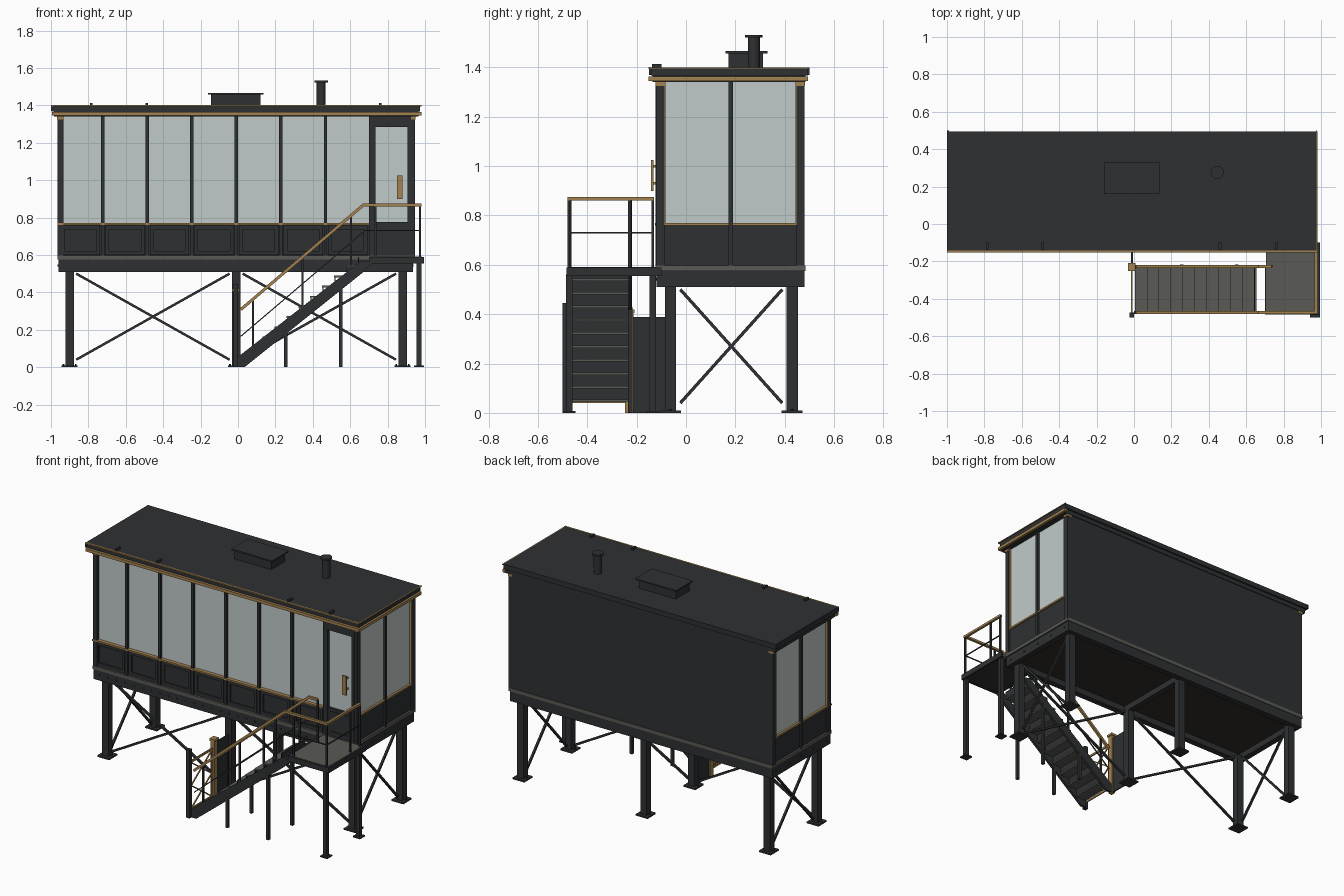
import bpy, bmesh
from math import pi
from mathutils import Vector, Matrix

cube = bpy.data.objects.get("Cube")
if cube:
    bpy.data.objects.remove(cube, do_unlink=True)


def material(name, rgb):
    m = bpy.data.materials.new(name)
    m.use_nodes = True
    m.diffuse_color = (*rgb, 1)
    node = next(n for n in m.node_tree.nodes if n.type == 'BSDF_PRINCIPLED')
    node.inputs["Base Color"].default_value = (*rgb, 1)
    node.inputs["Roughness"].default_value = 0.7
    return m


DARK = material("dark_steel", (0.028, 0.03, 0.032))
GOLD = material("oak_trim", (0.36, 0.22, 0.08))
GLASS = material("pale_glass", (0.53, 0.6, 0.59))
GREY = material("grey_deck", (0.1, 0.1, 0.09))
BROWN = material("brown_underside", (0.03, 0.027, 0.02))


class Part:
    """Collects simple solids into one named object."""

    def __init__(self, name, mat):
        self.name, self.mat, self.bm = name, mat, bmesh.new()

    def box(self, x0, x1, y0, y1, z0, z1):
        mid = Vector((x0 + x1, y0 + y1, z0 + z1)) / 2
        size = Matrix.Diagonal((x1 - x0, y1 - y0, z1 - z0, 1))
        bmesh.ops.create_cube(self.bm, size=1, matrix=Matrix.Translation(mid) @ size)
        return self

    def post(self, x, y, z0, z1, w):
        return self.box(x - w / 2, x + w / 2, y - w / 2, y + w / 2, z0, z1)

    def bar(self, a, b, w, h=None):
        a, b = Vector(a), Vector(b)
        turn = (b - a).to_track_quat('Z', 'Y').to_matrix().to_4x4()
        size = Matrix.Diagonal((w, h or w, (b - a).length, 1))
        bmesh.ops.create_cube(self.bm, size=1,
                              matrix=Matrix.Translation((a + b) / 2) @ turn @ size)
        return self

    def cylinder(self, at, r, depth, axis='Z', sides=24):
        turn = {'X': Matrix.Rotation(pi / 2, 4, 'Y'), 'Y': Matrix.Rotation(pi / 2, 4, 'X'),
                'Z': Matrix.Identity(4)}[axis]
        bmesh.ops.create_cone(self.bm, cap_ends=True, segments=sides, radius1=r, radius2=r,
                              depth=depth, matrix=Matrix.Translation(at) @ turn)
        return self

    def prism(self, profile, y0, y1):
        face = self.bm.faces.new([self.bm.verts.new((x, y0, z)) for x, z in profile])
        new = bmesh.ops.extrude_face_region(self.bm, geom=[face])["geom"]
        verts = [v for v in new if isinstance(v, bmesh.types.BMVert)]
        bmesh.ops.translate(self.bm, verts=verts, vec=(0, y1 - y0, 0))
        return self

    def done(self, smooth=False):
        bmesh.ops.recalc_face_normals(self.bm, faces=self.bm.faces)
        mesh = bpy.data.meshes.new(self.name)
        self.bm.to_mesh(mesh)
        self.bm.free()
        mesh.materials.append(self.mat)
        ob = bpy.data.objects.new(self.name, mesh)
        bpy.context.collection.objects.link(ob)
        if smooth:
            bpy.ops.object.select_all(action='DESELECT')
            ob.select_set(True)
            bpy.context.view_layer.objects.active = ob
            bpy.ops.object.shade_smooth_by_angle()


X0, X1, Y0, Y1 = -0.965, 0.945, -0.12, 0.48     # cabin footprint
FLOOR, SILL, TOP = 0.6, 0.765, 1.345
DOOR = 0.70
COLS_X, COLS_Y = (-0.9, -0.01, 0.88), (-0.063, 0.43)

# Columns, base plates and bracing
columns, plates, braces = (Part(n, DARK) for n in ("columns", "base_plates", "cross_braces"))
for x in COLS_X:
    for y in COLS_Y:
        columns.post(x, y, 0, 0.52, 0.046)
        plates.post(x, y, 0, 0.01, 0.085)
        for sx in (-1, 1):
            plates.cylinder((x + sx * 0.033, y, 0.012), 0.005, 0.008, sides=6)
for a, b in zip(COLS_X, COLS_X[1:]):
    for lo, hi in ((0.04, 0.5), (0.5, 0.04)):
        braces.bar((a + 0.035, COLS_Y[0], lo), (b - 0.035, COLS_Y[0], hi), 0.013)
for x in (COLS_X[0], COLS_X[-1]):
    for lo, hi in ((0.04, 0.5), (0.5, 0.04)):
        braces.bar((x, COLS_Y[0] + 0.04, lo), (x, COLS_Y[1] - 0.04, hi), 0.013)
for part in (columns, plates, braces):
    part.done()

# Floor frame
frame = Part("floor_beams", DARK)
for y in (Y0, Y1 - 0.04):
    frame.box(X0 + 0.005, X1 - 0.01, y, y + 0.04, 0.51, 0.58)
for x in (X0 + 0.005, COLS_X[1] - 0.02, X1 - 0.05):
    frame.box(x, x + 0.04, Y0 + 0.01, Y1 - 0.01, 0.51, 0.579)
frame.done()
bolts = Part("beam_bolts", DARK)
for i in range(30):
    bolts.cylinder((-0.92 + i * 0.0625, Y0, 0.543), 0.006, 0.008, 'Y', 8)
for i in range(5):
    for x in (X0 + 0.005, X1 - 0.01):
        bolts.cylinder((x, -0.08 + i * 0.13, 0.543), 0.006, 0.008, 'X', 8)
bolts.done()
Part("floor_underside", BROWN).box(X0 + 0.02, X1 - 0.02, Y0 + 0.01, Y1 - 0.01, 0.55, 0.58).done()
Part("floor_edge", GREY).box(X0, X1, Y0 - 0.004, Y1 + 0.004, 0.575, FLOOR - 0.003).done()

# Cabin walls, corner posts and mullions
Part("lower_walls", DARK).box(X0 + 0.012, X1 - 0.012, Y0 + 0.014, Y1 - 0.01, 0.59, SILL).done()
Part("back_wall", DARK).box(X0, X1, Y1 - 0.03, Y1, 0.59, TOP).done()
posts = Part("corner_posts", DARK)
for x in (X0, X1 - 0.032):
    for y in (Y0, Y1 - 0.032):
        posts.box(x, x + 0.032, y, y + 0.032, 0.59, TOP)
posts.done()
glass = Part("window_glass", GLASS)
glass.box(X0 + 0.016, X1 - 0.016, Y0 + 0.018, Y1 - 0.02, SILL, TOP - 0.005).done()
mullions = Part("mullions", DARK)
panels = Part("panel_frames", DARK)
grid = [X0 + 0.003 + i * (DOOR + 0.003 - X0) / 7 for i in range(8)]
for x in grid[1:-1]:
    mullions.box(x - 0.009, x + 0.009, Y0, Y0 + 0.03, 0.59, TOP)
for x in (X0, X1 - 0.03):
    mullions.box(x, x + 0.03, 0.172, 0.19, 0.59, TOP)
for a, b in zip(grid, grid[1:]):
    a, b, y = a + 0.014, b - 0.014, Y0 + 0.004
    for z in (0.6, 0.736):
        panels.box(a, b, y, y + 0.02, z, z + 0.022)
    for x in (a, b - 0.02):
        panels.box(x, x + 0.02, y, y + 0.02, 0.6, 0.758)
mullions.done()
panels.done()
trim = Part("sill_trim", GOLD)
trim.box(X0, DOOR, Y0 - 0.006, Y0 + 0.02, SILL - 0.006, SILL + 0.005)
for x in (X0 + 0.002, X1 - 0.022):
    trim.box(x, x + 0.02, Y0 + 0.03, Y1 - 0.03, SILL - 0.006, SILL + 0.005)
    for y in (Y0 + 0.032, Y1 - 0.037):
        trim.box(x, x + 0.02, y, y + 0.005, SILL, TOP)
for x in (X0 - 0.004, X1 - 0.031):
    for y in (Y0 - 0.003, Y1 - 0.032):
        trim.box(x, x + 0.035, y, y + 0.035, 1.325, 1.34)
trim.done()

# Door
door = Part("door_frame", DARK)
for x, w in ((DOOR, 0.034), (0.905, 0.02)):
    door.box(x, x + w, Y0 - 0.004, Y0 + 0.03, 0.597, TOP)
door.box(DOOR, 0.92, Y0 - 0.004, Y0 + 0.03, 1.285, TOP)
door.box(DOOR, 0.92, Y0 + 0.002, Y0 + 0.03, 0.597, 0.775)
for z in (0.615, 0.745):
    door.box(0.75, 0.895, Y0 - 0.003, Y0 + 0.01, z, z + 0.012)
door.done()
handle = Part("door_handle", GOLD).box(0.85, 0.88, Y0 - 0.022, Y0 - 0.012, 0.9, 1.025)
for z in (0.925, 0.995):
    handle.box(0.86, 0.87, Y0 - 0.015, Y0 + 0.02, z, z + 0.01)
handle.done()

# Roof
roof = Part("roof", DARK).box(-0.995, 0.972, -0.142, 0.495, 1.368, 1.4)
roof.box(-0.985, 0.965, -0.135, 0.485, 1.34, 1.37).box(-1, -0.99, -0.15, 0.5, 1.37, 1.398).done()
fascia = Part("roof_trim", GOLD).box(-0.995, 0.98, -0.152, -0.13, 1.345, 1.364)
fascia.box(0.96, 0.98, -0.13, 0.495, 1.345, 1.364)
fascia.box(-1, 0.98, -0.152, -0.142, 1.393, 1.401)
fascia.box(0.972, 0.978, -0.145, 0.5, 1.395, 1.4).done()
clips = Part("roof_clips", DARK)
for x in (-0.785, -0.487, 0.46, 0.76):
    clips.box(x - 0.007, x + 0.007, -0.138, -0.1, 1.395, 1.413)
clips.done()
Part("roof_hatch", DARK).box(-0.145, 0.12, 0.172, 0.312, 1.39, 1.46).box(
    -0.16, 0.135, 0.16, 0.33, 1.457, 1.466).done()
Part("flue", DARK).cylinder((0.445, 0.275, 1.46), 0.024, 0.13).cylinder(
    (0.445, 0.275, 1.527), 0.035, 0.01).done(True)

# Stairs
RISE, RUN = 0.0545, 0.0635
SIDES = (-0.473, -0.226)
stringers = Part("stair_stringers", DARK)
for y in SIDES:
    stringers.prism([(0, 0), (0.035, 0), (0.66, 0.5), (0.72, 0.56), (0.66, 0.57), (0, 0.055)],
                    y - 0.008, y + 0.008)
stringers.done()
treads, risers = Part("stair_treads", GREY), Part("stair_risers", DARK)
for k in range(1, 11):
    x, z = 0.005 + RUN * (k - 1), RISE * k
    treads.box(x, x + 0.078, *SIDES, z - 0.01, z)
    risers.box(x + 0.066, x + 0.071, *SIDES, z - 0.005, z + RISE - 0.01)
treads.done()
risers.done()

# Landing and its supports
Part("landing_deck", GREY).box(0.705, 0.985, -0.475, Y0, 0.575, 0.592).done()
edge = Part("landing_frame", DARK).box(0.7, 0.995, -0.485, -0.47, 0.555, 0.59)
edge.box(0.98, 0.995, -0.48, -0.1, 0.555, 0.59).box(0.7, 0.712, -0.48, -0.22, 0.555, 0.588)
edge.box(0.71, 0.98, -0.47, Y0, 0.56, 0.574).done()
legs = Part("stair_and_landing_legs", DARK)
for y in (-0.473, -0.135):
    legs.post(0.968, y, 0, 0.56, 0.026).post(0.968, y, 0, 0.008, 0.052)
for y in SIDES:
    for x, z in ((0.255, 0.2), (0.55, 0.43)):
        legs.post(x, y, 0, z, 0.018)
legs.done()

# Railings
rails, rods, uprights = Part("handrails", GOLD), Part("mid_rails", DARK), Part("rail_posts", DARK)
for y in SIDES:
    rails.bar((0.015, y, 0.308), (0.67, y, 0.867), 0.016)
    rods.bar((0.015, y, 0.165), (0.67, y, 0.722), 0.006)
    for x, z in ((0.08, 0.1), (0.345, 0.32), (0.605, 0.54)):
        uprights.post(x, y, z, z + 0.265, 0.011)
    uprights.post(0.735, y, 0.57, 0.865, 0.011)
    end = 0.975 if y < -0.4 else 0.735
    rails.box(0.665, end, y - 0.008, y + 0.008, 0.86, 0.875)
    rods.box(0.67, end, y - 0.003, y + 0.003, 0.727, 0.733)
rails.box(0.965, 0.981, -0.481, -0.13, 0.86, 0.875)
rods.box(0.97, 0.976, -0.475, -0.135, 0.727, 0.733)
for y in (-0.475, -0.23, -0.135):
    uprights.post(0.973, y, 0.57, 0.868, 0.011)
for part in (rails, rods, uprights):
    part.done()

# Gate at the foot of the stairs
Part("gate_post", DARK).post(-0.012, -0.487, 0, 0.445, 0.026).done()
Part("gate_newel", GOLD).box(-0.026, 0.002, -0.247, -0.213, 0, 0.405).box(
    -0.031, 0.007, -0.252, -0.208, 0.405, 0.42).done()
Part("side_panel", DARK).box(-0.016, -0.006, -0.213, -0.085, 0, 0.388).done()
gate = Part("lattice_gate", GOLD)
for z in (0.04, 0.35):
    gate.box(-0.015, -0.007, -0.475, -0.24, z, z + 0.014)
for y in (-0.475, -0.261):
    gate.box(-0.015, -0.007, y, y + 0.012, 0.04, 0.36)
for i in range(2):
    for lo, hi in ((0, 1), (1, 0)):
        z = 0.05 + i * 0.15
        gate.bar((-0.011, -0.468, z + lo * 0.15), (-0.011, -0.255, z + hi * 0.15), 0.007)
gate.done()
